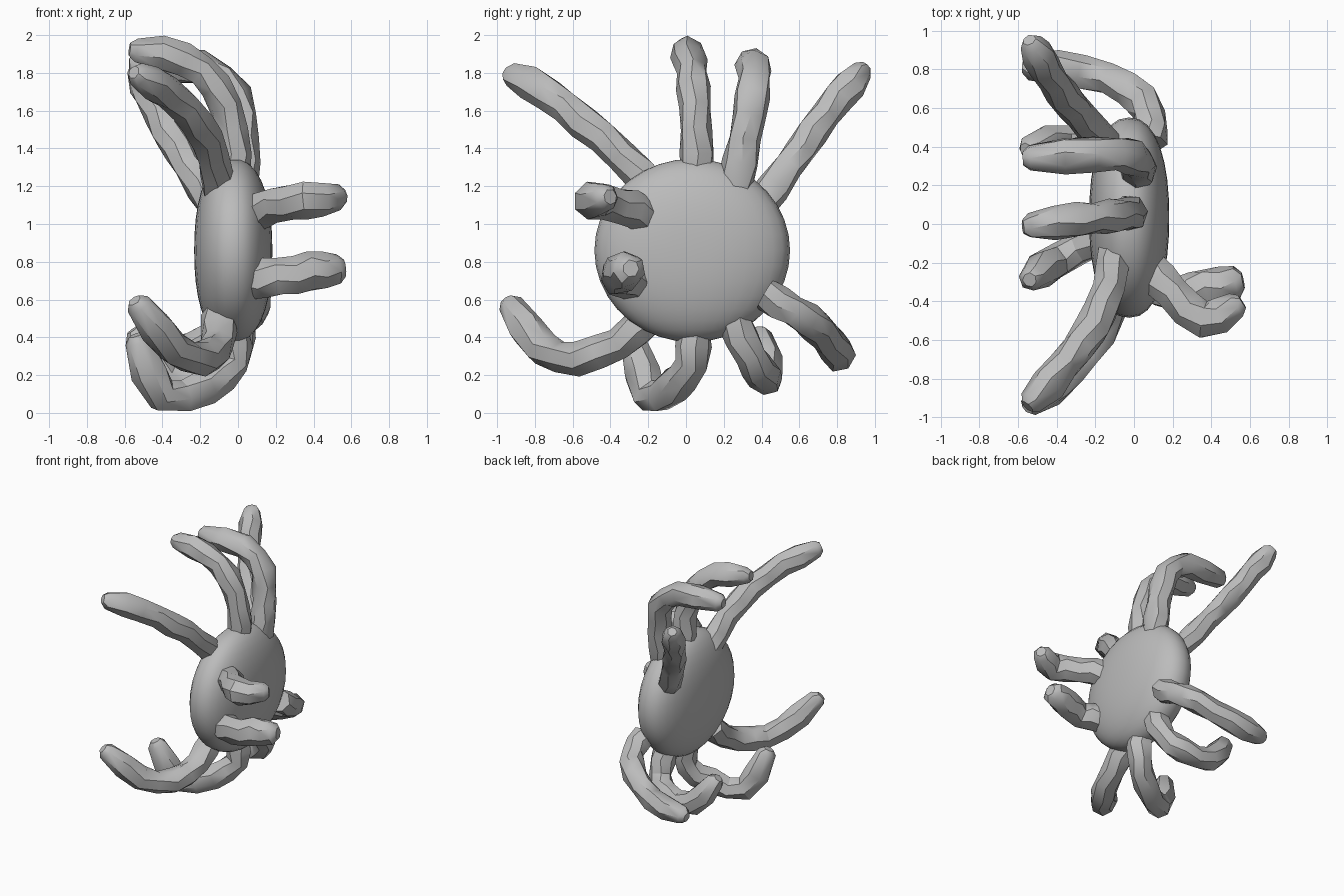
import bpy, bmesh, math, random
from mathutils import Vector

if "Cube" in bpy.data.objects:
    bpy.data.objects.remove(bpy.data.objects["Cube"])

random.seed(4)
grey = bpy.data.materials.new("plain_grey")
grey.diffuse_color = (0.5, 0.5, 0.5, 1)
grey.use_nodes = True
grey.node_tree.nodes["Principled BSDF"].inputs["Base Color"].default_value = grey.diffuse_color


def spline(pts, t):
    """Smooth curve through the points, t from 0 to 1."""
    p = [pts[0] * 2 - pts[1]] + pts + [pts[-1] * 2 - pts[-2]]
    n = len(pts) - 1
    i = min(int(t * n), n - 1)
    u = t * n - i
    a, b, c, d = p[i:i + 4]
    return 0.5 * (2 * b + (c - a) * u + (2 * a - 5 * b + 4 * c - d) * u * u
                  + (3 * b - a - 3 * c + d) * u ** 3)


def limb(name, points, radius, rings=9, sides=7, tip=0.75):
    """Lumpy faceted tube with a rounded tip."""
    pts = [Vector(p) for p in points]
    path = [spline(pts, k / (rings - 1)) for k in range(rings)]
    # Short extra ring closes the tip
    end = (path[-1] - path[-2]).normalized()
    path.append(path[-1] + end * 0.035)
    radii = [radius * (1 + 0.06 * math.sin(k * 2.1)) for k in range(rings)]
    radii[-1] = radius * tip
    radii.append(radius * tip * 0.55)
    bm = bmesh.new()
    loops, normal, last = [], None, None
    for k, c in enumerate(path):
        tangent = (path[min(k + 1, rings)] - path[max(k - 1, 0)]).normalized()
        if normal is None:
            normal = tangent.orthogonal().normalized()
        else:
            normal = (last.rotation_difference(tangent) @ normal).normalized()
        last = tangent
        side = tangent.cross(normal)
        ring = []
        for s in range(sides):
            a = 2 * math.pi * (s + 0.25 * (k % 2)) / sides
            q = radii[k] * random.uniform(0.94, 1.08)
            ring.append(bm.verts.new(c + q * (math.cos(a) * normal + math.sin(a) * side)))
        loops.append(ring)
    for a, b in zip(loops, loops[1:]):
        for s in range(sides):
            n = (s + 1) % sides
            bm.faces.new((a[s], a[n], b[n], b[s]))
    bm.faces.new(loops[0][::-1])
    bm.faces.new(loops[-1])
    bmesh.ops.triangulate(bm, faces=[f for f in bm.faces if len(f.verts) == 4])
    bmesh.ops.recalc_face_normals(bm, faces=bm.faces)
    mesh = bpy.data.meshes.new(name)
    bm.to_mesh(mesh)
    bm.free()
    mesh.materials.append(grey)
    obj = bpy.data.objects.new(name, mesh)
    bpy.context.collection.objects.link(obj)
    bpy.ops.object.select_all(action='DESELECT')
    obj.select_set(True)
    bpy.context.view_layer.objects.active = obj
    bpy.ops.object.shade_smooth_by_angle(angle=math.radians(32))


# Flattened round body with a slightly full rim
bpy.ops.mesh.primitive_uv_sphere_add(segments=32, ring_count=18, radius=1)
body = bpy.context.object
body.name = "body"
for v in body.data.vertices:
    x, y, z = v.co
    rho = min(1.0, math.hypot(y, z))
    depth = (1 - rho ** 2.3) ** (1 / 2.3) if abs(x) > 1e-5 else 0
    v.co = (-0.025 + math.copysign(0.207 * depth, x), 0.033 + 0.518 * y, 0.86 + 0.485 * z)
body.data.materials.append(grey)
bpy.ops.object.shade_smooth()

# Upper legs, arching towards -x
limb("upper_leg_1", [(-0.1, -0.14, 1.15), (-0.13, -0.34, 1.36), (-0.22, -0.54, 1.54),
                     (-0.36, -0.73, 1.69), (-0.53, -0.92, 1.79)], 0.088)
limb("upper_leg_2", [(-0.03, 0.06, 1.24), (-0.03, 0.05, 1.5), (-0.12, 0.04, 1.73),
                     (-0.29, 0.02, 1.87), (-0.54, -0.01, 1.92)], 0.088)
limb("upper_leg_3", [(0.02, 0.26, 1.2), (0.02, 0.31, 1.45), (-0.02, 0.35, 1.68),
                     (-0.2, 0.36, 1.83), (-0.54, 0.34, 1.84)], 0.09)
limb("upper_leg_4", [(-0.12, 0.38, 1.08), (-0.26, 0.54, 1.3), (-0.37, 0.67, 1.48),
                     (-0.46, 0.81, 1.67), (-0.53, 0.93, 1.81)], 0.084)

# Lower legs, curling round and upwards at the tips
limb("lower_leg_1", [(-0.1, -0.18, 0.52), (-0.11, -0.36, 0.37), (-0.18, -0.57, 0.29),
                     (-0.34, -0.76, 0.34), (-0.53, -0.93, 0.57)], 0.09)
limb("lower_leg_2", [(-0.03, 0.04, 0.45), (-0.03, 0.03, 0.26), (-0.17, -0.07, 0.14),
                     (-0.4, -0.19, 0.09), (-0.53, -0.28, 0.38)], 0.09)
limb("lower_leg_3", [(0.0, 0.25, 0.5), (-0.01, 0.34, 0.3), (-0.13, 0.41, 0.2),
                     (-0.36, 0.43, 0.2), (-0.54, 0.39, 0.41)], 0.088)
limb("lower_leg_4", [(0.08, 0.42, 0.63), (0.08, 0.57, 0.54), (-0.03, 0.7, 0.45),
                     (-0.26, 0.79, 0.34), (-0.54, 0.81, 0.29)], 0.088)

# Pair of short feelers on the +x side
limb("upper_feeler", [(0.08, -0.23, 1.05), (0.2, -0.36, 1.1), (0.36, -0.5, 1.125),
                      (0.53, -0.42, 1.14)], 0.097, rings=7)
limb("lower_feeler", [(0.08, -0.28, 0.7), (0.22, -0.36, 0.72), (0.38, -0.33, 0.745),
                      (0.53, -0.3, 0.76)], 0.102, rings=7, tip=0.8)
